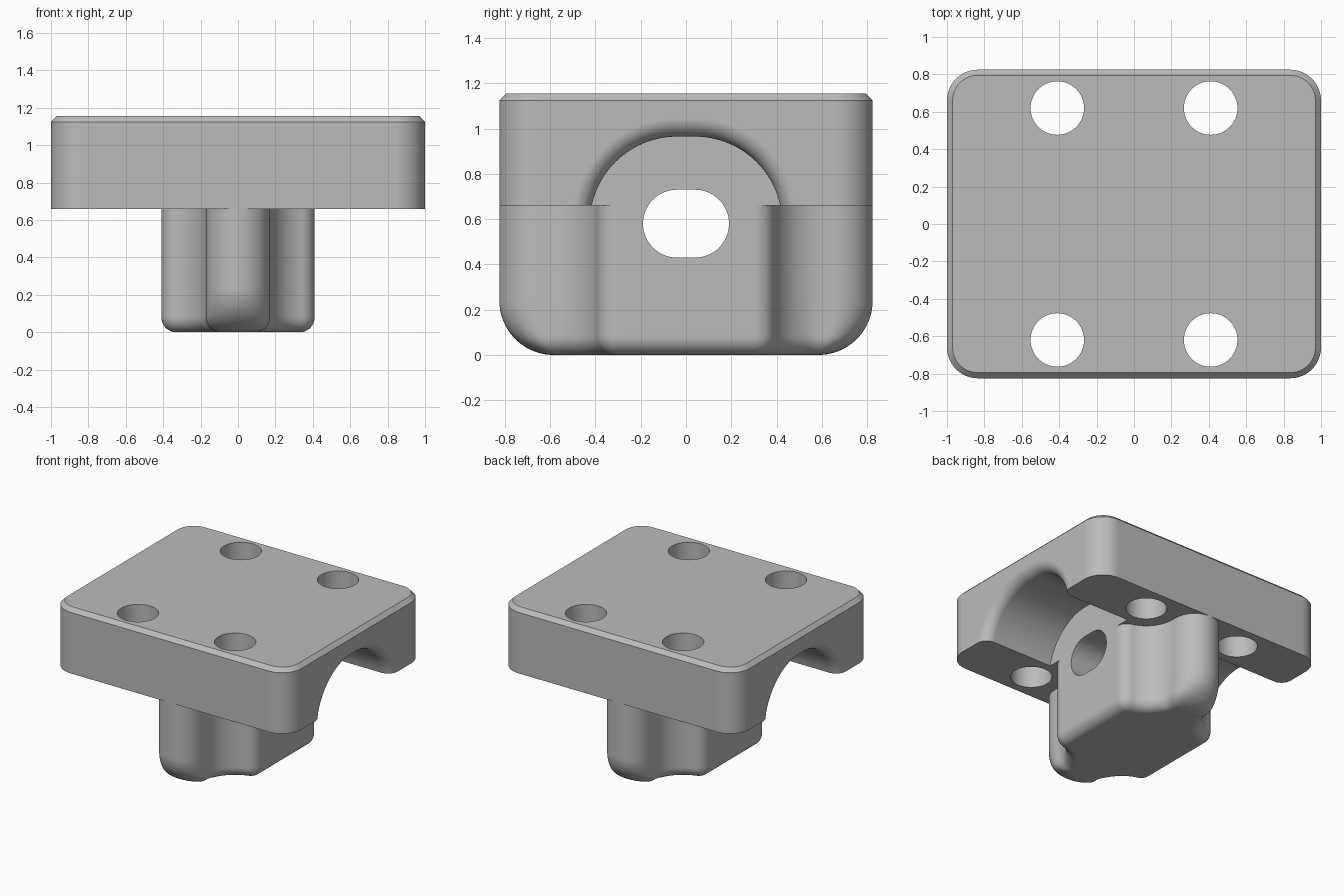
import bpy, bmesh
from math import sin, cos, sqrt, radians, atan2, degrees, hypot

if "Cube" in bpy.data.objects:
    bpy.data.objects.remove(bpy.data.objects["Cube"], do_unlink=True)

grey = bpy.data.materials.new("grey_plastic")
grey.use_nodes = True
COLOUR = (0.5, 0.5, 0.5, 1)
grey.diffuse_color = COLOUR
grey.node_tree.nodes["Principled BSDF"].inputs["Base Color"].default_value = COLOUR

BASE, TOP = 0.66, 1.155          # underside and top of the plate
HALF_Y = 0.825
BLOCK_X = 0.41                   # half width of the central block
HOLE_X, HOLE_Y = 0.41, 0.62
SLOT_Y, SLOT_Z = 0.04, 0.58      # slot arc centres


def arc(cx, cy, r, a0, a1, n):
    steps = [radians(a0 + (a1 - a0) * i / n) for i in range(n + 1)]
    return [(cx + r * cos(a), cy + r * sin(a)) for a in steps]


def loft(name, rings):
    """Skin a closed solid through rings of equal point count."""
    bm = bmesh.new()
    loops = [[bm.verts.new(p) for p in ring] for ring in rings]
    n = len(loops[0])
    for a, b in zip(loops, loops[1:]):
        for i in range(n):
            j = (i + 1) % n
            bm.faces.new((a[i], a[j], b[j], b[i]))
    bm.faces.new(loops[0][::-1])
    bm.faces.new(loops[-1])
    bmesh.ops.recalc_face_normals(bm, faces=bm.faces)
    mesh = bpy.data.meshes.new(name)
    bm.to_mesh(mesh)
    bm.free()
    mesh.materials.append(grey)
    ob = bpy.data.objects.new(name, mesh)
    bpy.context.collection.objects.link(ob)
    return ob


def activate(ob):
    bpy.ops.object.select_all(action='DESELECT')
    ob.select_set(True)
    bpy.context.view_layer.objects.active = ob


def cut(target, cutter):
    activate(target)
    mod = target.modifiers.new("cut", 'BOOLEAN')
    mod.operation, mod.solver, mod.object = 'DIFFERENCE', 'EXACT', cutter
    bpy.ops.object.modifier_apply(modifier=mod.name)
    bpy.data.objects.remove(cutter, do_unlink=True)


def finish(ob):
    activate(ob)
    bpy.ops.object.shade_smooth_by_angle(angle=radians(30))
    mod = ob.modifiers.new("flat_face_normals", 'WEIGHTED_NORMAL')
    mod.keep_sharp = True
    mod.weight = 100


def rounded_rect(inset, z):
    r, cx, cy = 0.165 - inset, 1 - 0.165, HALF_Y - 0.165
    pts = []
    for k, (sx, sy) in enumerate([(1, 1), (-1, 1), (-1, -1), (1, -1)]):
        pts += arc(sx * cx, sy * cy, r, 90 * k, 90 * k + 90, 12)
    return [(x, y, z) for x, y in pts]


def slot_ring(x, r):
    pts = arc(SLOT_Y, SLOT_Z, r, -90, 90, 32) + arc(-SLOT_Y, SLOT_Z, r, 90, 270, 32)
    return [(x, y, z) for y, z in pts]


def slot_cutter():
    return loft("slot_cutter", [slot_ring(-0.7, 0.15), slot_ring(0.7, 0.15)])


# Plate with chamfered top and rounded corners
plate = loft("plate", [rounded_rect(0, BASE), rounded_rect(0, TOP - 0.03),
                       rounded_rect(0.03, TOP)])

# Four bolt holes
for sx in (-1, 1):
    for sy in (-1, 1):
        circle = arc(sx * HOLE_X, sy * HOLE_Y, 0.143, 0, 360, 64)[:-1]
        cut(plate, loft("hole_cutter", [[(x, y, z) for x, y in circle]
                                        for z in (BASE - 0.2, TOP + 0.2)]))

# Arched channels at both ends, flaring out at the mouth
FLARE, ARCH_R = 0.08, 0.385
for side in (-1, 1):
    rings = [slot_ring(side * BLOCK_X, ARCH_R)]
    for i in range(13):
        a = radians(90 * i / 12)
        rings.append(slot_ring(side * (1 - FLARE + FLARE * sin(a)),
                               ARCH_R + FLARE * (1 - cos(a))))
    rings.append(slot_ring(side * 1.1, ARCH_R + FLARE))
    cut(plate, loft("arch_cutter", rings))
cut(plate, slot_cutter())
finish(plate)

# Stem: block with a rounded nose front and back, scooped around the bolts
SCOOP, CORNER, NOSE = 0.24, 0.09, 0.17
EDGE, SWEEP = 0.08, 0.24         # bottom edge radius and nose sweep radius
corner_x = BLOCK_X - CORNER
corner_y = HOLE_Y - sqrt((SCOOP + CORNER) ** 2 - (HOLE_X - corner_x) ** 2)
turn = degrees(atan2(HOLE_Y - corner_y, HOLE_X - corner_x))


def stem_ring(z):
    d = EDGE - sqrt(EDGE ** 2 - max(EDGE - z, 0) ** 2)
    e = SWEEP - sqrt(SWEEP ** 2 - max(SWEEP - z, 0) ** 2)
    q = arc(corner_x, corner_y, CORNER - d, 0, turn, 10)
    q += arc(HOLE_X, HOLE_Y, SCOOP + d, turn + 180, 180, 16)
    q += arc(0, HALF_Y - NOSE, NOSE - d, 0, 90, 16)
    # pull the nose back where the bottom sweeps up
    y0 = 0.5
    k = (HALF_Y - e - y0) / (HALF_Y - d - y0)
    q = [(x, y if y < y0 else y0 + (y - y0) * k) for x, y in q]
    back = q[-2::-1]
    pts = q + [(-x, y) for x, y in back]
    pts += [(-x, -y) for x, y in q] + [(x, -y) for x, y in back]
    return [(x, y, z) for x, y in pts]


levels = [SWEEP * (1 - cos(radians(90 * i / 20))) for i in range(21)]
stem = loft("stem", [stem_ring(z) for z in levels + [BASE]])
cut(stem, slot_cutter())
finish(stem)
